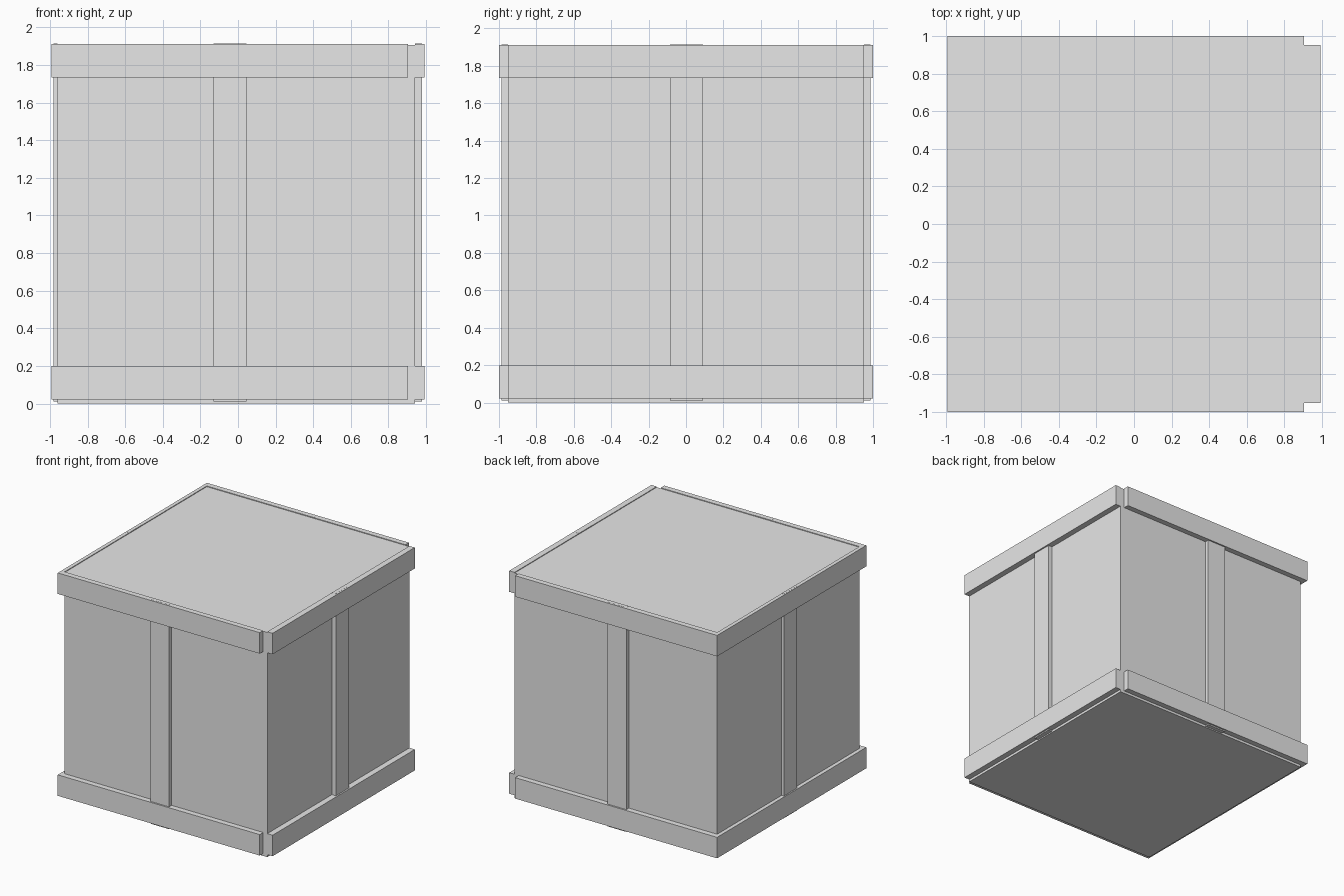
import bpy
import bmesh
from mathutils import Vector

cube = bpy.data.objects.get("Cube")
if cube:
    bpy.data.objects.remove(cube, do_unlink=True)

GREY = (0.8, 0.8, 0.8, 1.0)
mat = bpy.data.materials.new("light_grey")
mat.use_nodes = True
mat.diffuse_color = GREY
for node in mat.node_tree.nodes:
    if node.type == "BSDF_PRINCIPLED":
        node.inputs["Base Color"].default_value = GREY


def box(name, x, y, z):
    """Add a box spanning the given (low, high) ranges."""
    low, high = (Vector(c) for c in zip(x, y, z))
    bm = bmesh.new()
    bmesh.ops.create_cube(bm, size=1)
    for v in bm.verts:
        v.co = (low + high) / 2 + v.co * (high - low)
    mesh = bpy.data.meshes.new(name)
    bm.to_mesh(mesh)
    bm.free()
    mesh.materials.append(mat)
    obj = bpy.data.objects.new(name, mesh)
    bpy.context.collection.objects.link(obj)
    return obj


# Crate body
LEFT, RIGHT, SIDE = -0.96, 0.942, 0.953
box("crate_body", (LEFT, RIGHT), (-SIDE, SIDE), (0, 1.906))

# Horizontal boards around the bottom and top edges
for level, z in (("lower", (0.021, 0.199)), ("upper", (1.734, 1.912))):
    box(level + "_front_board", (-0.992, 0.904), (-1, -SIDE), z)
    box(level + "_back_board", (-0.992, 0.904), (SIDE, 1), z)
    box(level + "_right_board", (RIGHT, 0.992), (-SIDE, SIDE), z)
    box(level + "_left_board", (-0.992, LEFT), (-SIDE, SIDE), z)

# Upright battens in the middle of each side
post_z = (0.01, 1.913)
post_x, post_y = (-0.131, 0.044), (-0.086, 0.09)
box("front_batten", post_x, (-0.987, -SIDE), post_z)
box("back_batten", post_x, (SIDE, 0.987), post_z)
box("right_batten", (RIGHT, 0.979), post_y, post_z)
box("left_batten", (-0.981, LEFT), post_y, post_z)
